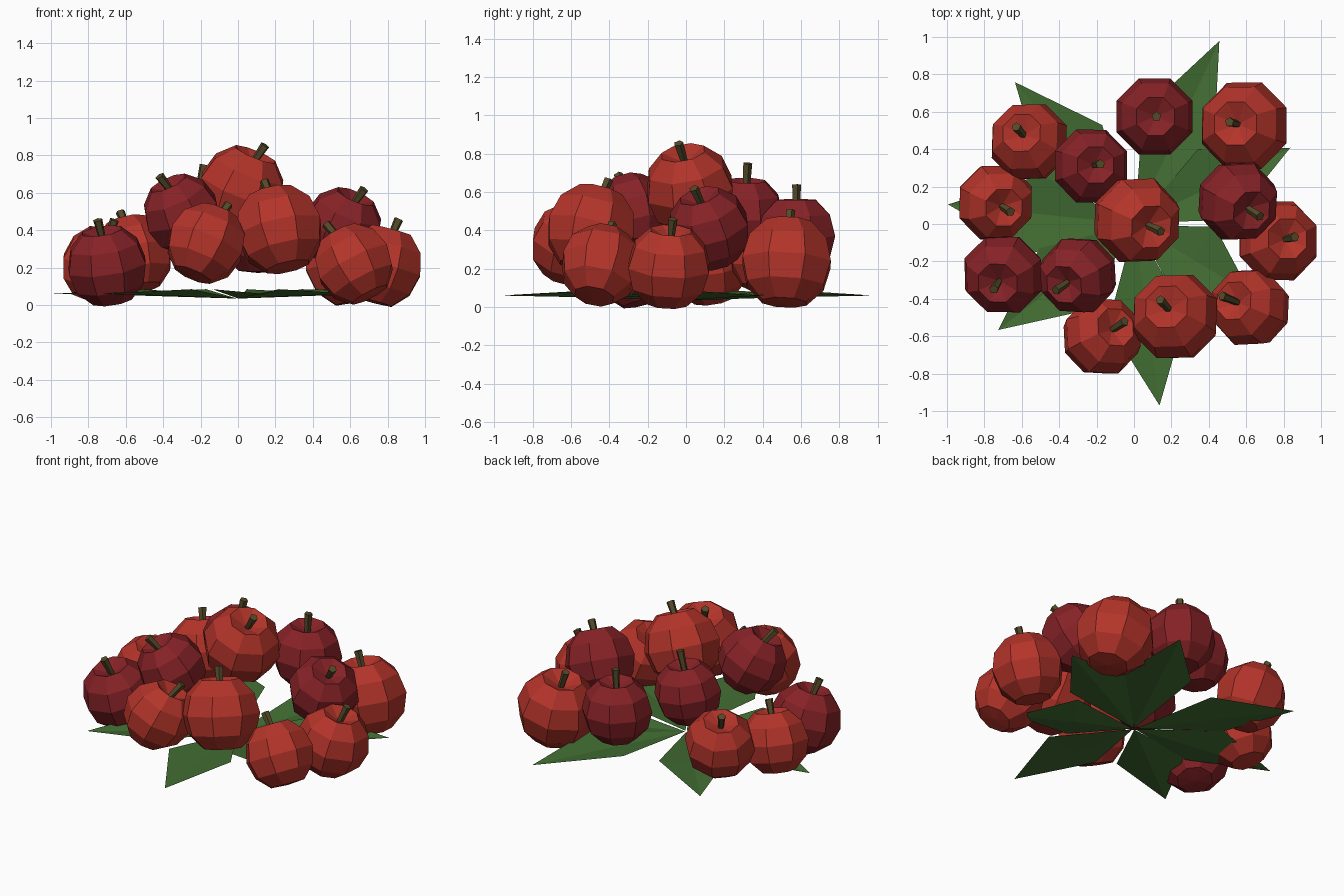
import bpy, bmesh
from math import radians, sin, cos, pi
from mathutils import Vector

cube = bpy.data.objects.get("Cube")
if cube:
    bpy.data.objects.remove(cube)


def material(name, rgb):
    m = bpy.data.materials.new(name)
    m.use_nodes = True
    m.diffuse_color = (*rgb, 1)
    m.node_tree.nodes["Principled BSDF"].inputs["Base Color"].default_value = (*rgb, 1)
    return m


BRIGHT = material("bright red", (0.45, 0.034, 0.023))
DARK = material("dark red", (0.24, 0.016, 0.02))
GREEN = material("leaf green", (0.055, 0.155, 0.033))
BROWN = material("stem brown", (0.09, 0.068, 0.022))


def finish(bm, name, mat):
    bmesh.ops.recalc_face_normals(bm, faces=bm.faces)
    mesh = bpy.data.meshes.new(name)
    bm.to_mesh(mesh)
    bm.free()
    mesh.materials.append(mat)
    ob = bpy.data.objects.new(name, mesh)
    bpy.context.collection.objects.link(ob)
    return ob


def fruit(name, mat, centre, radius, lean):
    """Eight-sided fruit with a dimpled top, plus a leaning stem."""
    centre, lean = Vector(centre), Vector(lean)
    axis = Vector((lean.x * 0.75, lean.y * 0.75, lean.z)).normalized()
    turn = Vector((0, 0, 1)).rotation_difference(axis)
    # body
    bm = bmesh.new()
    bmesh.ops.create_uvsphere(bm, u_segments=8, v_segments=6, radius=radius)
    for v in bm.verts:
        if abs(v.co.z) > 0.95 * radius:
            v.co.z = 0.62 * radius if v.co.z > 0 else -0.9 * radius
    for v in bm.verts:
        a = Vector((v.co.x * cos(pi / 8) - v.co.y * sin(pi / 8),
                    v.co.x * sin(pi / 8) + v.co.y * cos(pi / 8), v.co.z))
        v.co = turn @ a + centre
    finish(bm, name, mat)
    # stem, slightly thicker at the tip
    base, tip = centre + axis * radius * 0.55, centre + lean
    along = tip - base
    bm = bmesh.new()
    bmesh.ops.create_cone(bm, cap_ends=True, segments=5, radius1=0.018,
                          radius2=0.026, depth=along.length)
    spin = Vector((0, 0, 1)).rotation_difference(along)
    for v in bm.verts:
        v.co = spin @ v.co + (base + tip) / 2
    finish(bm, name + "_stem", BROWN)


# fruits: colour, centre, radius, stem tip relative to the centre
fruits = [
    (BRIGHT, (0.015, 0.02, 0.615), 0.242, (0.13, -0.06, 0.24)),
    (BRIGHT, (-0.56, 0.44, 0.27), 0.22, (-0.07, 0.08, 0.23)),
    (DARK, (-0.23, 0.31, 0.48), 0.21, (0.05, 0.01, 0.27)),
    (DARK, (0.11, 0.575, 0.37), 0.22, (0.01, 0, 0.27)),
    (BRIGHT, (0.59, 0.525, 0.235), 0.25, (-0.08, 0.02, 0.27)),
    (DARK, (0.555, 0.12, 0.41), 0.222, (0.12, -0.08, 0.21)),
    (BRIGHT, (0.77, -0.09, 0.21), 0.228, (0.09, 0.02, 0.25)),
    (BRIGHT, (-0.74, 0.115, 0.215), 0.214, (0.08, -0.05, 0.24)),
    (DARK, (-0.7, -0.27, 0.21), 0.224, (-0.05, -0.08, 0.245)),
    (DARK, (-0.3, -0.275, 0.49), 0.214, (-0.12, -0.08, 0.2)),
    (BRIGHT, (-0.17, -0.6, 0.33), 0.218, (0.12, 0.08, 0.21)),
    (BRIGHT, (0.22, -0.495, 0.405), 0.245, (-0.08, 0.09, 0.26)),
    (BRIGHT, (0.62, -0.445, 0.22), 0.218, (-0.15, 0.06, 0.215)),
]
for i, (mat, centre, radius, lean) in enumerate(fruits, 1):
    fruit(f"fruit_{i}", mat, centre, radius, lean)

# leaves: angle in degrees, length
leaves = [(26, 0.93), (65, 1.08), (130, 0.99), (174, 1.0),
          (218, 0.92), (278, 0.98), (329, 0.73)]
for i, (angle, length) in enumerate(leaves, 1):
    d = Vector((cos(radians(angle)), sin(radians(angle)), 0))
    side = Vector((-d.y, d.x, 0))
    point = lambda r, s, z: bm.verts.new(d * r + side * s + Vector((0, 0, z)))
    bm = bmesh.new()
    base, rib = point(0.01, 0, 0.035), point(length * 0.5, 0, 0.05)
    tip = point(length, 0, 0.06)
    for s in (0.21, -0.21):
        corner = point(length * 0.52, s, 0.085)
        bm.faces.new((base, rib, corner))
        bm.faces.new((rib, tip, corner))
    ob = finish(bm, f"leaf_{i}", GREEN)
    if ob.data.polygons[0].normal.z < 0:
        ob.data.flip_normals()
